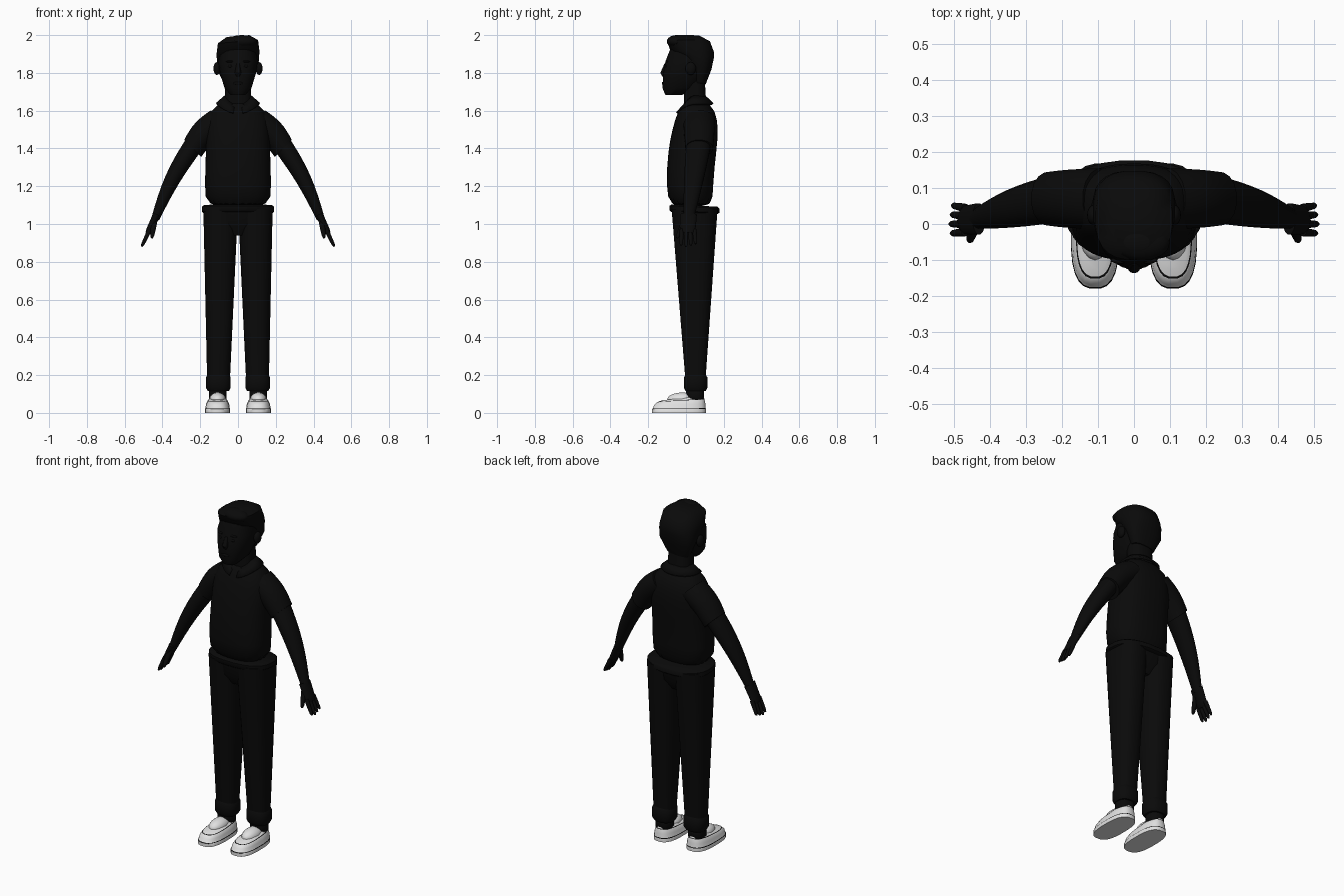
import bpy, bmesh, math
from mathutils import Vector

cube = bpy.data.objects.get("Cube")
if cube:
    bpy.data.objects.remove(cube, do_unlink=True)


def material(name, value):
    mat = bpy.data.materials.new(name)
    mat.use_nodes = True
    colour = (value, value, value, 1)
    mat.diffuse_color = colour
    mat.node_tree.nodes["Principled BSDF"].inputs["Base Color"].default_value = colour
    return mat


BLACK = material("black", .003)
WHITE = material("shoe white", .75)


def finish(bm, name, mats=(BLACK,), mirror=False, smooth=False):
    """Turn a bmesh into a shaded object with its modifiers."""
    bmesh.ops.recalc_face_normals(bm, faces=bm.faces)
    mesh = bpy.data.meshes.new(name)
    bm.to_mesh(mesh)
    bm.free()
    part = bpy.data.objects.new(name, mesh)
    bpy.context.collection.objects.link(part)
    for mat in mats:
        mesh.materials.append(mat)
    bpy.ops.object.select_all(action='DESELECT')
    part.select_set(True)
    bpy.context.view_layer.objects.active = part
    bpy.ops.object.shade_smooth_by_angle(angle=math.radians(50))
    if smooth:
        subdivision = part.modifiers.new("Smooth", 'SUBSURF')
        subdivision.levels = subdivision.render_levels = 1
    if mirror:
        part.modifiers.new("Mirror", 'MIRROR')
    return part


def skin(name, rings, seams=(), **options):
    """Join point rings into a capped skin; bands listed in seams use the second slot."""
    bm = bmesh.new()
    loops = [[bm.verts.new(point) for point in ring] for ring in rings]
    count = len(loops[0])
    for band, (low, high) in enumerate(zip(loops, loops[1:])):
        for i in range(count):
            j = (i + 1) % count
            face = bm.faces.new((low[i], low[j], high[j], high[i]))
            face.material_index = int(band in seams)
    bm.faces.new(loops[0][::-1])
    bm.faces.new(loops[-1])
    return finish(bm, name, **options)


def oval(count, power):
    """Points of a unit superellipse."""
    for i in range(count):
        angle = math.tau * (i + .5) / count
        c, s = math.cos(angle), math.sin(angle)
        yield (math.copysign(abs(c) ** (2 / power), c),
               math.copysign(abs(s) ** (2 / power), s))


def stack(name, rows, power=2.5, lean=0, **options):
    """Level rings given as height, left, right, front, back and slope along y."""
    rings = []
    for z, left, right, front, back, slope in rows:
        ring = []
        for u, v in oval(24, power):
            x = (left + right + u * (right - left)) / 2
            y = (front + back + v * (back - front)) / 2
            ring.append((x, y, z + slope * y + lean * x))
        rings.append(ring)
    return skin(name, rings, **options)


def body(name, rows, **options):
    """Symmetric stack given as height, half width, front and back."""
    return stack(name, [(z, -half, half, front, back, 0)
                        for z, half, front, back in rows], **options)


def roll(name, low, high, left, right, front, back, slope=0, **options):
    """Rounded cloth band."""
    edge = (high - low) / 5
    levels = ((low, .01), (low + edge, 0), (high - edge, 0), (high, .01))
    return stack(name, [(z, left + inset, right - inset, front + inset, back - inset, slope)
                        for z, inset in levels], **options)


def limb(name, start, end, radius, end_radius, flat=1, bow=0, tip=1):
    """Mirrored tapering tube, bowed outward and widened along y by flat."""
    start, end = Vector(start), Vector(end)
    along = end - start
    side = Vector((-along.z, 0, along.x)).normalized()
    fore = along.cross(side).normalized()
    rings = []
    steps = 8
    for i in range(steps + 1):
        t = i / steps
        centre = start + along * t + side * bow * math.sin(math.pi * t)
        r = radius + (end_radius - radius) * t ** 1.6
        if i == steps:
            r *= tip
        rings.append([centre + side * u * r + fore * v * r * flat for u, v in oval(16, 2)])
    return skin(name, rings, mirror=True)


def ball(name, centre, size, **options):
    bm = bmesh.new()
    bmesh.ops.create_uvsphere(bm, u_segments=16, v_segments=10, radius=1)
    for vert in bm.verts:
        vert.co = Vector(a * b for a, b in zip(vert.co, size)) + Vector(centre)
    return finish(bm, name, **options)


# Shirt body, hem and sleeves
body("shirt", [(1.08, .18, -.09, .15), (1.2, .177, -.108, .14), (1.4, .17, -.095, .164),
               (1.5, .173, -.073, .172), (1.6, .155, -.045, .16), (1.66, .07, 0, .1)],
     smooth=True)
roll("shirt_hem", 1.06, 1.1, -.193, .193, -.088, .177, slope=-.05)
limb("sleeves", (.09, .07, 1.55), (.24, .07, 1.4), .075, .065, flat=1.14, bow=.015)

# Folded collar, open at the throat
bm = bmesh.new()
steps = 24
edges = []
for i in range(steps + 1):
    angle = math.radians(-78 + 336 * i / steps)
    c, s = math.cos(angle), math.sin(angle)
    drop = .05 * max(0, -s) ** 2
    edges.append((bm.verts.new((.072 * c, .045 + .058 * s, 1.68 - drop)),
                  bm.verts.new((.118 * c, .045 + .1 * s, 1.64 - drop))))
for (top, fold), (next_top, next_fold) in zip(edges, edges[1:]):
    bm.faces.new((top, next_top, next_fold, fold))
collar = finish(bm, "collar")
collar.modifiers.new("Thickness", 'SOLIDIFY').thickness = .012

# Bare arms and hands
limb("arms", (.22, .07, 1.44), (.437, .014, 1.03), .052, .022, flat=1.25, bow=.017)
limb("palms", (.43, .014, 1.05), (.477, .01, .95), .02, .017, flat=2.2, tip=.8)
for k, finger in enumerate(("index", "middle", "ring", "little")):
    y = -.022 + .022 * k
    reach = 1 - .08 * abs(k - 1)
    root = Vector((.467, y, .97))
    limb(finger + "_fingers", root, root + Vector((.043, y / 5, -.09)) * reach,
         .012, .008, tip=.6)
limb("thumbs", (.442, -.005, 1.02), (.456, -.048, .926), .016, .009, tip=.6)

# Trousers with turned-up cuffs
body("trouser_seat", [(.94, .06, -.03, .11), (1, .16, -.065, .15), (1.08, .178, -.075, .16)])
stack("trouser_legs", [(1.08, 0, .184, -.077, .168, 0), (.18, .042, .164, -.004, .104, 0)],
      mirror=True)
roll("cuffs", .115, .205, .038, .17, -.012, .114, mirror=True)
roll("ankles", .06, .14, .06, .155, 0, .095, mirror=True)

# Slip-on shoes with dark seams round the sole and the toe panel
outlines = ((0, 0), (.02, 0), (.024, .002), (.045, .005), (.066, .014), (.069, .017), (.08, .026))
stack("shoes", [(z, .041 + inset, .175 - inset, 2 * inset - .18, .106 - inset / 2, 4 * inset)
                for z, inset in outlines],
      power=2.7, seams=(1, 4), mats=(WHITE, BLACK), mirror=True)
ball("shoe_insteps", (.108, -.02, .07), (.045, .08, .038), mats=(WHITE,), mirror=True)

# Neck, head and hair
body("neck", [(1.6, .07, -.01, .11), (1.76, .07, -.01, .1)])
body("head", [(1.684, .04, -.11, -.02), (1.72, .072, -.125, .06), (1.8, .096, -.12, .12),
              (1.86, .105, -.11, .14), (1.95, .09, -.075, .12)])
body("hair", [(1.74, .07, .04, .104), (1.82, .108, .025, .135), (1.88, .113, -.03, .148),
              (1.91, .114, -.08, .148), (1.965, .107, -.1, .128), (1.995, .06, -.075, .075)],
     lean=.08)
ball("quiff", (.02, -.05, 1.966), (.08, .052, .034))

# Face
ball("ears", (.112, .025, 1.823), (.018, .028, .034), mirror=True)
ball("eyes", (.04, -.1, 1.835), (.014, .012, .009), mirror=True)
ball("brows", (.04, -.1, 1.86), (.024, .01, .006), mirror=True)
ball("lips", (0, -.118, 1.745), (.026, .01, .009))
body("nose", [(1.78, .01, -.125, -.09), (1.8, .018, -.136, -.09), (1.85, .009, -.114, -.09)])
